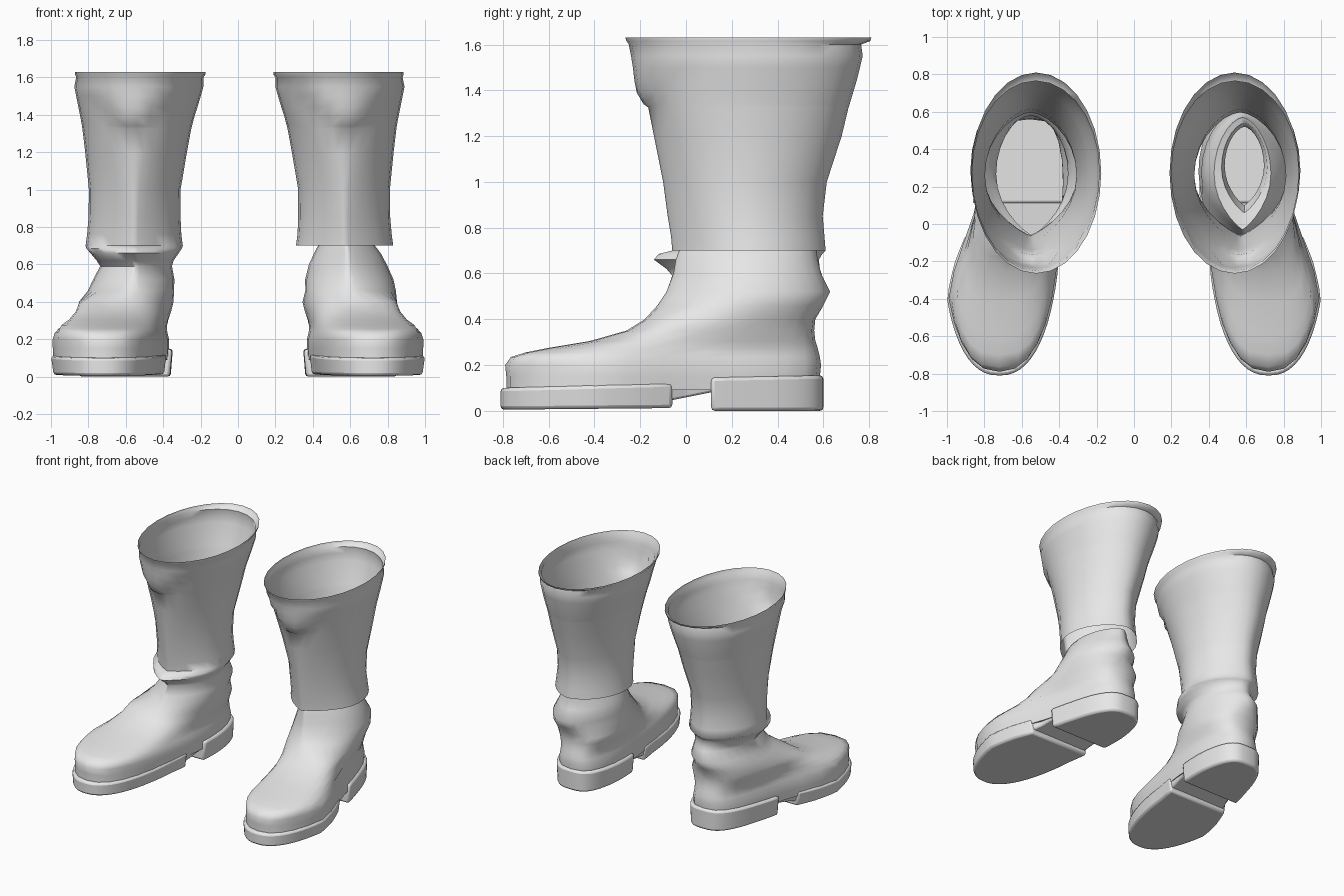
import bpy, bmesh, math

cube = bpy.data.objects.get("Cube")
if cube:
    bpy.data.objects.remove(cube, do_unlink=True)

grey = bpy.data.materials.new("plain_grey")
grey.use_nodes = True
grey.diffuse_color = (0.8, 0.8, 0.8, 1)
grey.node_tree.nodes["Principled BSDF"].inputs["Base Color"].default_value = (0.8, 0.8, 0.8, 1)

SEGMENTS = 28


def clamp(value):
    return max(0, min(1, value))


def lookup(table, y):
    """Linear interpolation in a short list of (y, value)."""
    if y <= table[0][0]:
        return table[0][1]
    for (a, va), (b, vb) in zip(table, table[1:]):
        if y <= b:
            return va + (vb - va) * (y - a) / (b - a)
    return table[-1][1]


# Plan of the foot: centre line and half width along y
CENTRE = [(-0.8, 0.72), (-0.4, 0.715), (-0.2, 0.68), (0, 0.625), (0.3, 0.582), (0.6, 0.555)]
WIDTH = [(-0.4, 0.308), (-0.2, 0.278), (0, 0.25)]


def foot_ring(z, front, back, scale):
    points = []
    for i in range(SEGMENTS):
        t = math.tau * i / SEGMENTS
        y = (front + back) / 2 + (back - front) / 2 * math.sin(t)
        c = math.cos(t)
        # round toe low down, broad instep higher up
        power = 0.85 if z < 0.22 and y < -0.1 else 0.7
        half = lookup(WIDTH, y) * scale * abs(c) ** power
        points.append((lookup(CENTRE, y) + math.copysign(half, c), y, z))
    return points


def shaft_ring(z, front, back, half, centre):
    points = []
    # the lower shaft and ankle come to a point at the front
    point = min(clamp((1.4 - z) / 0.5), clamp((z - 0.4) / 0.2))
    for i in range(SEGMENTS):
        t = math.tau * i / SEGMENTS
        c, s = math.cos(t), math.sin(t)
        power = 1 + point * (0.7 if s < 0 else 0.25)
        x = math.copysign(half * abs(c) ** power, c)
        y = (front + back) / 2 + (back - front) / 2 * s
        # V-shaped flap folded down at the front of the collar
        if 1.33 < z < 1.61 and s < 0:
            y += 0.04 * s * clamp(((z - 1.3) * 1.2 - abs(x - 0.03)) / 0.04)
        points.append((centre + x, y, z))
    return points


def finish(name, bm, side, bevel=0):
    if side < 0:
        for v in bm.verts:
            v.co.x *= -1
        bmesh.ops.reverse_faces(bm, faces=bm.faces[:])
    mesh = bpy.data.meshes.new(name)
    bm.to_mesh(mesh)
    bm.free()
    mesh.materials.append(grey)
    obj = bpy.data.objects.new(name, mesh)
    bpy.context.collection.objects.link(obj)
    if bevel:
        mod = obj.modifiers.new("worn_edge", 'BEVEL')
        mod.width = bevel
        mod.segments = 2
        mod.limit_method = 'ANGLE'
    bpy.ops.object.select_all(action='DESELECT')
    obj.select_set(True)
    bpy.context.view_layer.objects.active = obj
    bpy.ops.object.shade_smooth_by_angle(angle=math.radians(60))


def loft(name, rings, side, floor=False):
    bm = bmesh.new()
    loops = [[bm.verts.new(p) for p in ring] for ring in rings]
    for low, high in zip(loops, loops[1:]):
        for i in range(SEGMENTS):
            j = (i + 1) % SEGMENTS
            bm.faces.new((low[i], low[j], high[j], high[i]))
    if floor:
        bm.faces.new(loops[0][::-1])
    finish(name, bm, side)


def slab(name, y0, y1, bottom, top, scale, side):
    """Piece of the sole between y0 and y1, with sloping bottom and top."""
    mid, reach, steps = -0.105, 0.705, 16
    u0 = math.asin(max(-1, (y0 - mid) / reach))
    u1 = math.asin(min(1, (y1 - mid) / reach))
    outline = []
    for sign in (1, -1):
        for k in range(steps + 1):
            f = k / steps if sign > 0 else 1 - k / steps
            u = u0 + (u1 - u0) * f
            y = mid + reach * math.sin(u)
            power = 0.85 if u < 0 else 0.65
            half = lookup(WIDTH, y) * scale * max(0, math.cos(u)) ** power
            outline.append((lookup(CENTRE, y), sign * half, y, (y - y0) / (y1 - y0)))
    bm = bmesh.new()
    # the walls taper slightly towards the ground
    low, high = [[bm.verts.new((x + half * taper, y, ends[0] + (ends[1] - ends[0]) * f))
                  for x, half, y, f in outline]
                 for ends, taper in ((bottom, 0.95), (top, 1))]
    bm.faces.new(low[::-1])
    bm.faces.new(high)
    for i in range(len(outline)):
        j = (i + 1) % len(outline)
        bm.faces.new((low[i], low[j], high[j], high[i]))
    bmesh.ops.remove_doubles(bm, verts=bm.verts[:], dist=0.0005)
    bmesh.ops.recalc_face_normals(bm, faces=bm.faces[:])
    finish(name, bm, side, bevel=0.015)


# Foot up to the instep: z, front, back, width scale
FOOT = [(0.09, -0.785, 0.58, 0.97), (0.15, -0.785, 0.585, 0.98), (0.2, -0.79, 0.59, 0.98),
        (0.235, -0.765, 0.585, 0.94), (0.255, -0.7, 0.58, 0.92), (0.275, -0.6, 0.575, 0.91),
        (0.305, -0.42, 0.565, 0.91), (0.35, -0.26, 0.56, 0.95), (0.4, -0.18, 0.565, 0.98)]
# Upper rings: z, front, back, half width, centre
# Separate ankle with a rim turned inward
ANKLE = [(0.46, -0.125, 0.6, 0.242, 0.602), (0.52, -0.085, 0.63, 0.236, 0.595),
         (0.6, -0.055, 0.59, 0.208, 0.587), (0.66, -0.045, 0.575, 0.178, 0.585),
         (0.7, -0.03, 0.57, 0.152, 0.58), (0.69, 0.06, 0.54, 0.122, 0.59),
         (0.6, 0.1, 0.52, 0.105, 0.59)]
# Ankle with a protruding fold that runs on into the shaft
FOLD = [(0.46, -0.125, 0.6, 0.23, 0.587), (0.52, -0.085, 0.63, 0.217, 0.572),
        (0.59, -0.06, 0.595, 0.192, 0.56), (0.62, -0.085, 0.585, 0.205, 0.565),
        (0.66, -0.14, 0.58, 0.236, 0.568), (0.685, -0.12, 0.595, 0.255, 0.57)]
SHAFT = [(0.7, -0.06, 0.61, 0.26, 0.57), (0.76, -0.065, 0.605, 0.252, 0.57),
         (0.85, -0.08, 0.597, 0.246, 0.568), (1, -0.1, 0.615, 0.245, 0.567),
         (1.2, -0.14, 0.68, 0.272, 0.56), (1.325, -0.165, 0.71, 0.291, 0.556),
         (1.34, -0.168, 0.715, 0.294, 0.555), (1.39, -0.175, 0.73, 0.305, 0.553),
         (1.44, -0.185, 0.745, 0.318, 0.55), (1.5, -0.192, 0.76, 0.333, 0.547),
         (1.55, -0.2, 0.772, 0.345, 0.545), (1.6, -0.21, 0.765, 0.34, 0.54),
         (1.615, -0.26, 0.805, 0.348, 0.538), (1.63, -0.265, 0.81, 0.348, 0.538)]

foot = [foot_ring(*r) for r in FOOT]

# Left boot: foot and loose shaft; right boot: one continuous upper, a little closer in
loft("left_foot_upper", foot + [shaft_ring(*r) for r in ANKLE], 1, floor=True)
loft("left_shaft", [shaft_ring(*r) for r in SHAFT], 1)
right_rings = [shaft_ring(*r[:4], r[4] - 0.015) for r in FOLD + SHAFT]
loft("right_boot_upper", foot + right_rings, -1, floor=True)

# Soles and heels
for side, label in ((1, "left"), (-1, "right")):
    slab(label + "_front_sole", -0.81, -0.06, (0.005, 0.012), (0.1, 0.12), 1.01, side)
    slab(label + "_arch", -0.07, 0.13, (0.045, 0.085), (0.12, 0.14), 0.97, side)
    slab(label + "_heel", 0.11, 0.6, (0, 0), (0.145, 0.155), 1.06, side)
